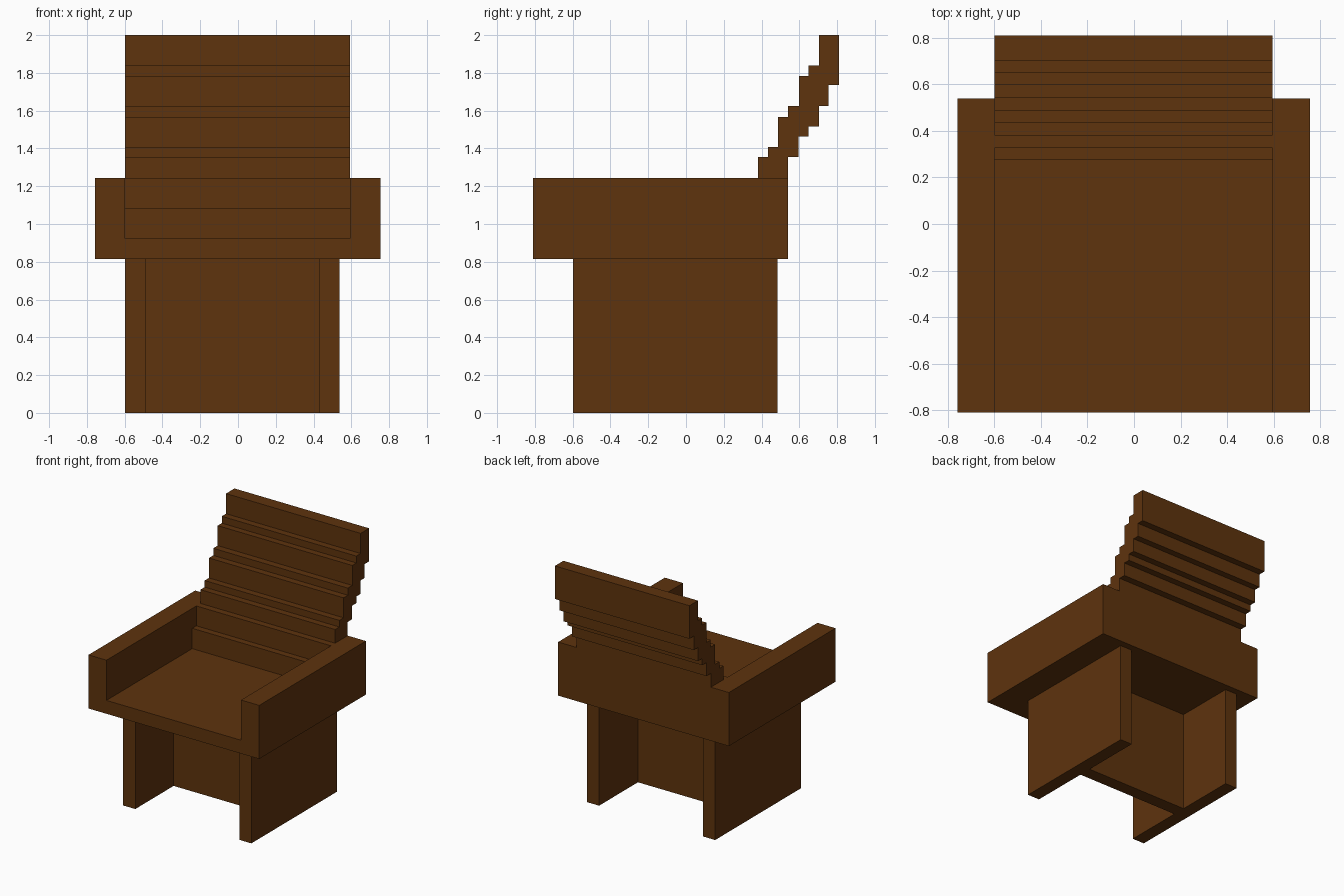
import bpy
import bmesh

cube = bpy.data.objects.get("Cube")
if cube:
    bpy.data.objects.remove(cube, do_unlink=True)

# Single wood colour
wood = bpy.data.materials.new("brown wood")
wood.use_nodes = True
COLOUR = (0.112, 0.033, 0.004, 1.0)
wood.diffuse_color = COLOUR
wood.node_tree.nodes["Principled BSDF"].inputs["Base Color"].default_value = COLOUR


def extrude_profile(name, profile, x0, x1):
    """Extrude a closed (y, z) outline from x0 to x1."""
    bm = bmesh.new()
    face = bm.faces.new([bm.verts.new((x0, y, z)) for y, z in profile])
    result = bmesh.ops.extrude_face_region(bm, geom=[face])
    moved = [v for v in result["geom"] if isinstance(v, bmesh.types.BMVert)]
    bmesh.ops.translate(bm, verts=moved, vec=(x1 - x0, 0, 0))
    bmesh.ops.recalc_face_normals(bm, faces=bm.faces)
    mesh = bpy.data.meshes.new(name)
    bm.to_mesh(mesh)
    bm.free()
    mesh.materials.append(wood)
    obj = bpy.data.objects.new(name, mesh)
    bpy.context.collection.objects.link(obj)
    return obj


def box(name, x, y, z):
    """Box from (min, max) ranges."""
    outline = [(y[0], z[0]), (y[1], z[0]), (y[1], z[1]), (y[0], z[1])]
    return extrude_profile(name, outline, *x)


SEAT_X = (-0.598, 0.594)
SEAT_Y = (-0.81, 0.539)
SEAT_BOTTOM, SEAT_TOP, ARM_TOP = 0.815, 0.922, 1.244

# Base: two side slabs joined by a cross panel
box("right_leg", (-0.598, -0.491), (-0.598, 0.485), (0, SEAT_BOTTOM))
box("left_leg", (0.430, 0.537), (-0.598, 0.485), (0, SEAT_BOTTOM))
box("cross_panel", (-0.491, 0.430), (-0.113, -0.006), (0, SEAT_BOTTOM))

# Seat and arms
box("seat", SEAT_X, SEAT_Y, (SEAT_BOTTOM, SEAT_TOP))
box("right_arm", (-0.757, SEAT_X[0]), SEAT_Y, (SEAT_BOTTOM, ARM_TOP))
box("left_arm", (SEAT_X[1], 0.755), SEAT_Y, (SEAT_BOTTOM, ARM_TOP))

# Stepped backrest: each step is (y, top z) in front, (y, bottom z) behind
front_steps = [(0.275, 1.085), (0.327, ARM_TOP), (0.380, 1.354), (0.433, 1.407),
               (0.487, 1.567), (0.541, 1.624), (0.597, 1.784), (0.649, 1.839),
               (0.703, 2.0)]
back_steps = [(0.81, 1.735), (0.755, 1.624), (0.703, 1.516), (0.649, 1.462),
              (0.595, 1.354), (SEAT_Y[1], SEAT_TOP)]
outline = []
z = SEAT_TOP
for y, z_next in front_steps + back_steps:
    outline += [(y, z), (y, z_next)]
    z = z_next
extrude_profile("backrest", outline, *SEAT_X)
